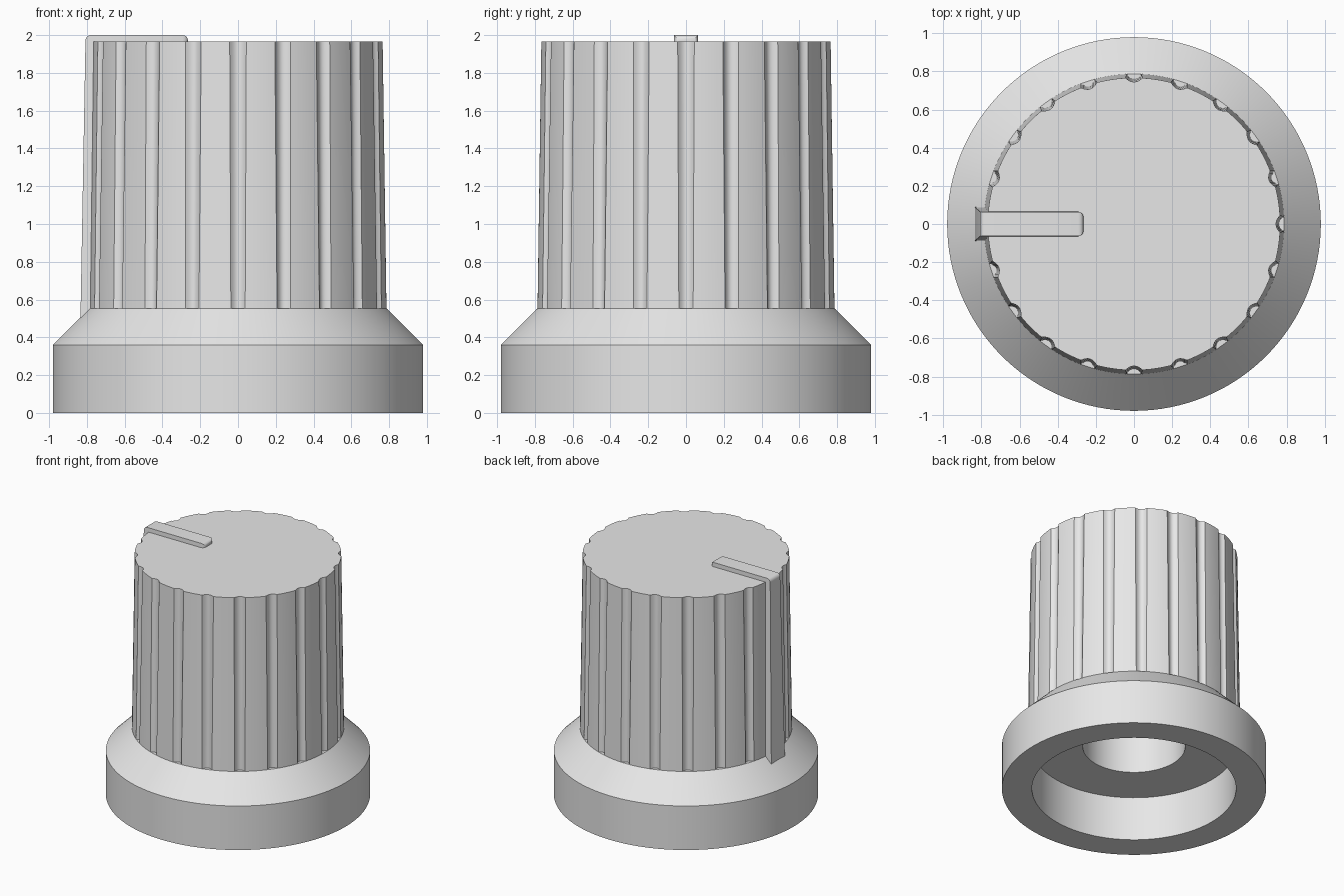
import bpy, bmesh
from math import sin, cos, pi, radians

cube = bpy.data.objects.get("Cube")
if cube:
    bpy.data.objects.remove(cube, do_unlink=True)

grey = bpy.data.materials.new("plain grey")
grey.use_nodes = True
colour = (0.8, 0.8, 0.8, 1)
grey.diffuse_color = colour
grey.node_tree.nodes["Principled BSDF"].inputs["Base Color"].default_value = colour


def finish(name, bm, angle=28):
    bmesh.ops.recalc_face_normals(bm, faces=bm.faces[:])
    mesh = bpy.data.meshes.new(name)
    bm.to_mesh(mesh)
    bm.free()
    mesh.materials.append(grey)
    obj = bpy.data.objects.new(name, mesh)
    bpy.context.collection.objects.link(obj)
    bpy.ops.object.select_all(action="DESELECT")
    obj.select_set(True)
    bpy.context.view_layer.objects.active = obj
    bpy.ops.object.shade_smooth_by_angle(angle=radians(angle))
    return obj


def bridge(bm, low, high):
    for i in range(len(low)):
        j = (i + 1) % len(low)
        bm.faces.new((low[i], low[j], high[j], high[i]))


# Skirt: turned profile with the underside recess and shaft hole
SEGMENTS = 128
profile = [(0.38, 1.4), (0.38, 0.36), (0.757, 0.36), (0.757, 0), (0.98, 0),
           (0.98, 0.36), (0.787, 0.553), (0.7, 0.553)]
bm = bmesh.new()
rings = [[bm.verts.new((r * cos(2 * pi * i / SEGMENTS), r * sin(2 * pi * i / SEGMENTS), z))
          for i in range(SEGMENTS)] for r, z in profile]
for low, high in zip(rings, rings[1:]):
    bridge(bm, low, high)
bm.faces.new(rings[0])
finish("skirt", bm)

# Grip: tapered body with a flute at every step except behind the pointer
FLUTES = 20
STEP = 2 * pi / FLUTES


def fluted_ring(bm, radius, half_width, depth, z):
    w = half_width / radius
    ring = []
    for k in range(FLUTES):
        flute = [(w * t / 4, 0 if k == FLUTES // 2 else depth * (1 - (t / 4) ** 2))
                 for t in range(-4, 5)]
        land = [(w + (STEP - 2 * w) * t / 6, 0) for t in range(1, 6)]
        for offset, cut in flute + land:
            a = k * STEP + offset
            ring.append(bm.verts.new(((radius - cut) * cos(a), (radius - cut) * sin(a), z)))
    return ring


bm = bmesh.new()
low = fluted_ring(bm, 0.787, 0.038, 0.028, 0.55)
high = fluted_ring(bm, 0.767, 0.044, 0.022, 1.965)
bridge(bm, low, high)
bm.faces.new(high)
finish("grip", bm)

# Pointer: bar over the top that runs down the side and widens to the skirt
outline = [(-0.807, 2), (-0.265, 2), (-0.265, 1.95), (-0.72, 1.95), (-0.72, 0.45), (-0.835, 0.45)]
bm = bmesh.new()
sides = [[bm.verts.new((x, s * (0.064 + 0.016 * (2 - z)), z)) for x, z in outline]
         for s in (-1, 1)]
bridge(bm, *sides)
for side in sides:
    bm.faces.new(side)


def rounded(edge):
    a, b = (v.co for v in edge.verts)
    inner_end = min(a.x, b.x) > -0.27 and max(a.z, b.z) > 1.99
    outer_top = max(a.x, b.x) < -0.8 and min(a.z, b.z) > 1.99
    return inner_end or outer_top


bmesh.ops.bevel(bm, geom=[e for e in bm.edges if rounded(e)], offset=0.028,
                segments=4, profile=0.5, affect="EDGES")
finish("pointer", bm)
